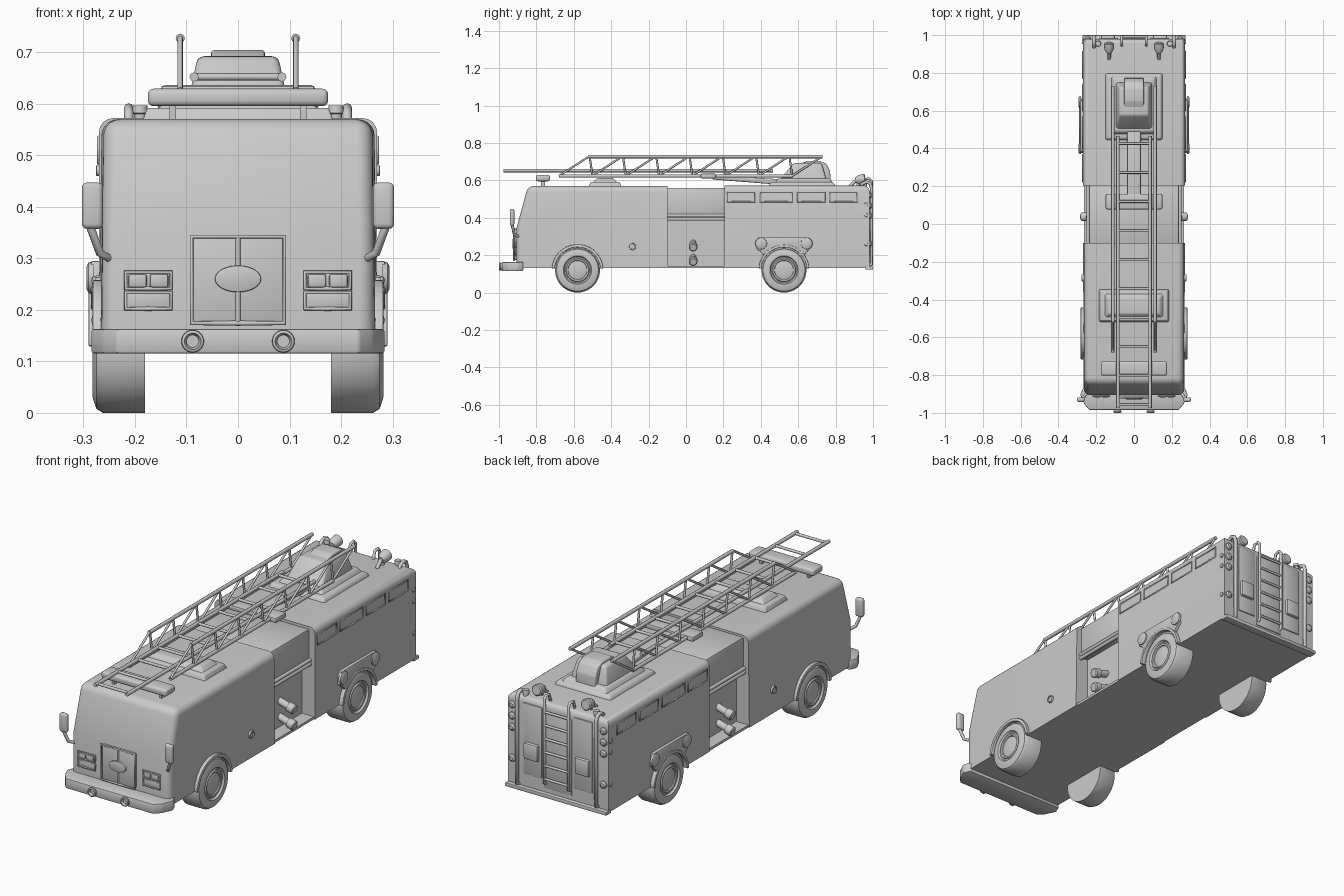
import bpy, bmesh, math
from mathutils import Vector, Matrix


def finish(name, bm, mirror=False):
    bmesh.ops.recalc_face_normals(bm, faces=bm.faces[:])
    me = bpy.data.meshes.new(name)
    bm.to_mesh(me)
    bm.free()
    me.shade_smooth()
    me.set_sharp_from_angle(angle=math.radians(35))
    ob = bpy.data.objects.new(name, me)
    bpy.context.collection.objects.link(ob)
    if mirror:
        ob.modifiers.new("Mirror", 'MIRROR').use_mirror_merge = False
    return ob


def bevel(bm, w, seg=3, test=lambda c: True):
    es = [e for e in bm.edges if test((e.verts[0].co + e.verts[1].co) / 2)]
    bmesh.ops.bevel(bm, geom=es, offset=w, segments=seg, profile=0.5, affect='EDGES', clamp_overlap=True)


def prism(name, pts, a, b, axis='x', w=0, seg=3, test=lambda c: True, mirror=False, taper=None):
    """Extrude a 2D outline along an axis: x takes (y,z), y takes (x,z), z takes (x,y)."""
    put = {'x': lambda p, t: (t, p[0], p[1]), 'y': lambda p, t: (p[0], t, p[1]), 'z': lambda p, t: (p[0], p[1], t)}[axis]
    bm = bmesh.new()
    lo = [bm.verts.new(put(p, a)) for p in pts]
    hi = [bm.verts.new(put(p, b)) for p in pts]
    bm.faces.new(lo)
    bm.faces.new(hi)
    n = len(pts)
    for i in range(n):
        bm.faces.new((lo[i], lo[(i + 1) % n], hi[(i + 1) % n], hi[i]))
    bmesh.ops.recalc_face_normals(bm, faces=bm.faces[:])
    if taper:
        for v in bm.verts:
            taper(v.co)
    if w:
        bevel(bm, w, seg, test)
    return finish(name, bm, mirror)


def box(name, x, y, z, w=0, seg=2, mirror=False, **k):
    return prism(name, [(x[0], y[0]), (x[1], y[0]), (x[1], y[1]), (x[0], y[1])], z[0], z[1], 'z', w, seg, mirror=mirror, **k)


def frustum(name, x, y, z, dx, dy0, dy1, w=0.01):
    def taper(c):
        if c.z > (z[0] + z[1]) / 2:
            c.x -= math.copysign(dx, c.x)
            c.y += dy0 if c.y < (y[0] + y[1]) / 2 else -dy1
    return box(name, (-x, x), y, z, w, 3, taper=taper)


def lathe(name, prof, origin, direction, seg=24, mirror=True):
    """Spin a (distance, radius) profile around a direction."""
    bm = bmesh.new()
    vs = [bm.verts.new((r, 0, h)) for h, r in prof]
    es = [bm.edges.new(p) for p in zip(vs, vs[1:])]
    bmesh.ops.spin(bm, geom=vs + es, cent=(0, 0, 0), axis=(0, 0, 1), angle=2 * math.pi, steps=seg, use_duplicate=False)
    bmesh.ops.remove_doubles(bm, verts=bm.verts[:], dist=1e-5)
    rot = Vector((0, 0, 1)).rotation_difference(Vector(direction)).to_matrix().to_4x4()
    bm.transform(Matrix.Translation(origin) @ rot)
    return finish(name, bm, mirror)


def tubes(name, paths, r, mirror=False, res=2):
    cu = bpy.data.curves.new(name, 'CURVE')
    cu.dimensions, cu.bevel_depth, cu.bevel_resolution, cu.use_fill_caps = '3D', r, res, True
    for path in paths:
        for s in ((1, -1) if mirror else (1,)):
            sp = cu.splines.new('POLY')
            sp.points.add(len(path) - 1)
            for p, c in zip(sp.points, path):
                p.co = (c[0] * s, c[1], c[2], 1)
    ob = bpy.data.objects.new(name, cu)
    bpy.context.collection.objects.link(ob)
    return ob


def arc(cy, cz, r, a0, a1, n):
    return [(cy + r * math.cos(math.radians(a0 + (a1 - a0) * i / n)),
             cz + r * math.sin(math.radians(a0 + (a1 - a0) * i / n))) for i in range(n + 1)]


def rect_y(x0, x1, z0, z1, y):
    m = (x0 + x1) / 2
    return [(m, y, z0), (x1, y, z0), (x1, y, z1), (x0, y, z1), (x0, y, z0), (m, y, z0)]


# Cab shell with raked windscreen
def cab_taper(c):
    if c.z > 0.5:
        c.x *= 0.98
    if c.y < -0.8:
        c.x *= 0.985


prism("cab", [(-0.10, 0.13), (-0.905, 0.13), (-0.905, 0.35), (-0.845, 0.57), (-0.10, 0.57)], -0.27, 0.27,
      w=0.032, seg=5, test=lambda c: c.z > 0.14 and c.y < -0.11 and not (abs(c.x) < .01 and c.z < .4), taper=cab_taper)

# Rear body and recessed pump bay
box("rear_body", (-0.27, 0.27), (0.205, 0.98), (0.13, 0.572), 0.028, 4, test=lambda c: c.z > 0.56 and (abs(c.x) > 0.2 or c.y > 0.9))
box("pump_bay_top", (-0.238, 0.238), (-0.11, 0.21), (0.40, 0.56), 0.008)
box("pump_bay_wall", (-0.20, 0.20), (-0.11, 0.21), (0.13, 0.41))
box("pump_bay_floor", (-0.265, 0.265), (-0.11, 0.21), (0.13, 0.142))
tubes("pump_bay_rails", [[(0.243, -0.1, z), (0.243, 0.205, z)] for z in (0.393, 0.412)], 0.009, True)
for i, z in enumerate((0.255, 0.178)):
    lathe(f"hose_outlet_{i}", [(0, 0), (0, 0.017), (0.055, 0.017), (0.057, 0.023), (0.088, 0.023), (0.092, 0.018), (0.092, 0)],
          (0.192, 0.038, z + 0.012), (1, 0, -0.3))

# Bumpers
prism("front_bumper", [(-0.27, -0.87), (-0.285, -0.905), (-0.262, -0.955), (-0.235, -0.985), (0.235, -0.985), (0.262, -0.955),
                       (0.285, -0.905), (0.27, -0.87)], 0.115, 0.163, 'z', 0.005, 2)
lathe("bumper_horn", [(0, 0), (0, 0.016), (0.012, 0.022), (0.018, 0.021), (0.02, 0.016), (0.008, 0.012), (0.008, 0)],
      (0.088, -0.98, 0.139), (0, -1, 0))
box("rear_step", (-0.272, 0.272), (0.96, 1.0), (0.122, 0.14), 0.003)

# Grille with oval plate
box("grille_panel", (-0.088, 0.088), (-0.918, -0.89), (0.175, 0.342), 0.004)
tubes("grille_frame", [rect_y(-0.09, 0.09, 0.174, 0.342, -0.92), [(0, -0.919, 0.174), (0, -0.919, 0.342)]], 0.005)
oval = [(0.045 * math.cos(t * math.pi / 14), 0.26 + 0.026 * math.sin(t * math.pi / 14)) for t in range(28)]
prism("grille_oval", oval, -0.928, -0.91, 'y', 0.003, 2)

# Headlight clusters
for i, z in enumerate((0.257, 0.218)):
    box(f"headlight_panel_{i}", (0.13, 0.218), (-0.912, -0.89), (z - 0.016, z + 0.016), 0.003, mirror=True)
    tubes(f"headlight_frame_{i}", [rect_y(0.13, 0.218, z - 0.016, z + 0.016, -0.912)], 0.004, True)
for i, x in enumerate((0.153, 0.195)):
    box(f"headlight_{i}", (x - 0.018, x + 0.018), (-0.918, -0.9), (0.243, 0.27), 0.005, mirror=True)

# Mirrors on arms
box("side_mirror", (0.262, 0.303), (-0.942, -0.918), (0.357, 0.447), 0.010, 3, mirror=True)
tubes("mirror_arm", [[(0.25, -0.895, 0.30), (0.268, -0.918, 0.31), (0.288, -0.93, 0.365)]], 0.008, True)

# Wheels
for n, y in (("front", -0.58), ("rear", 0.524)):
    lathe(n + "_wheel", [(0.18, 0), (0.18, 0.12), (0.262, 0.12), (0.275, 0.112), (0.282, 0.09), (0.282, 0.076), (0.273, 0.07),
                         (0.273, 0.064), (0.279, 0.06), (0.277, 0.052), (0.272, 0.05), (0.277, 0.03), (0.278, 0)],
          (0, y, 0.12), (1, 0, 0), 40)

# Wheel arches
prism("front_arch", arc(-0.58, 0.12, 0.138, 4, 176, 20) + arc(-0.58, 0.12, 0.122, 176, 4, 20), 0.255, 0.282, w=0.003, seg=2, mirror=True)
prism("rear_arch", [(0.665, 0.235), (0.655, 0.295), (0.385, 0.295), (0.375, 0.235), (0.395, 0.222)]
      + arc(0.524, 0.12, 0.124, 145, 35, 12) + [(0.65, 0.222)], 0.26, 0.285, w=0.003, seg=2, mirror=True)
prism("rear_arch_lip", arc(0.524, 0.12, 0.136, 4, 176, 20) + arc(0.524, 0.12, 0.122, 176, 4, 20), 0.255, 0.29, w=0.003, seg=2, mirror=True)
for n, y in (("fore", 0.402), ("aft", 0.645)):
    lathe("arch_lamp_" + n, [(0, 0.032), (0.01, 0.03), (0.014, 0.022), (0.014, 0)], (0.28, y, 0.262), (1, 0, 0))

# Body side fittings
lathe("side_marker", [(0, 0.019), (0.009, 0.018), (0.009, 0.013), (0.005, 0.012), (0.006, 0)], (0.268, -0.285, 0.245), (1, 0, 0))
for i, (a, b) in enumerate(((0.222, 0.37), (0.395, 0.57), (0.597, 0.742), (0.77, 0.915))):
    m = (a + b) / 2
    tubes(f"side_window_frame_{i}", [[(0.27, m, 0.485), (0.27, b, 0.485), (0.27, b, 0.535), (0.27, a, 0.535),
                                      (0.27, a, 0.485), (0.27, m, 0.485)]], 0.004, True)

# Light bar and roof hatch
box("light_bar", (-0.175, 0.175), (-0.803, -0.727), (0.595, 0.629), 0.011, 3)
box("light_bar_foot", (0.12, 0.133), (-0.775, -0.755), (0.56, 0.6), mirror=True)
frustum("hatch_base", 0.186, (-0.52, -0.345), (0.565, 0.592), 0.01, 0.01, 0.01, 0.005)
frustum("hatch_cover", 0.16, (-0.50, -0.365), (0.585, 0.612), 0.025, 0.025, 0.025, 0.006)

# Turret
frustum("turret_base", 0.155, (0.44, 0.80), (0.565, 0.59), 0.012, 0.012, 0.012)
frustum("turret_plinth", 0.125, (0.47, 0.79), (0.58, 0.61), 0.02, 0.02, 0.02)
frustum("turret_housing", 0.1, (0.49, 0.755), (0.59, 0.692), 0.022, 0.085, 0.03, 0.012)
prism("turret_ridge", [(0.775, 0.59), (0.77, 0.65), (0.75, 0.688), (0.715, 0.704), (0.65, 0.704), (0.6, 0.685), (0.56, 0.59)],
      -0.052, 0.052, w=0.006)

# Boom under the ladder
prism("boom", [(0.14, 0.605), (0.14, 0.628), (0.52, 0.605), (0.52, 0.575)], -0.036, 0.036, w=0.008)
box("boom_head", (-0.15, 0.15), (0.078, 0.16), (0.61, 0.636), 0.008)

# Ladder: trussed outer section and sliding inner section
tubes("ladder_outer_rails", [[(0.112, -0.68, 0.623), (0.112, 0.57, 0.623)], [(0.112, -0.52, 0.727), (0.112, 0.73, 0.727)]], 0.009, True)
step = 0.178
truss = [[(0.112, -0.68 + step * i, 0.623), (0.112, -0.52 + step * i, 0.727)] for i in range(8)]
truss += [[(0.112, -0.50 + step * i, 0.623), (0.112, -0.515 + step * i, 0.727)] for i in range(7)]
tubes("ladder_truss", truss, 0.0055, True)
tubes("ladder_inner_rails", [[(0.085, -0.975, 0.652), (0.085, 0.465, 0.652)]], 0.009, True)
tubes("ladder_rungs", [[(-0.085, -0.955 + 0.1535 * i, 0.652), (0.085, -0.955 + 0.1535 * i, 0.652)] for i in range(10)], 0.007)

# Rear face: panels, boxes, ladder, grab rails
box("rear_panel", (0.085, 0.185), (0.97, 0.985), (0.2, 0.545), 0.004, mirror=True)
box("rear_center_panel", (-0.075, 0.075), (0.97, 0.984), (0.16, 0.53), 0.004)
box("rear_box", (0.10, 0.175), (0.975, 1.0), (0.28, 0.36), 0.008, mirror=True)
tubes("rear_ladder_rails", [[(0.065, 0.975, 0.18), (0.065, 0.993, 0.19), (0.065, 0.993, 0.595), (0.065, 0.98, 0.61),
                             (0.065, 0.955, 0.605), (0.065, 0.945, 0.565)]], 0.007, True)
tubes("rear_ladder_rungs", [[(-0.065, 0.993, 0.21 + 0.065 * i), (0.065, 0.993, 0.21 + 0.065 * i)] for i in range(6)], 0.006)
tubes("rear_grab_rail", [[(0.212, 0.975, 0.145), (0.212, 0.992, 0.15), (0.212, 0.992, 0.56), (0.212, 0.985, 0.582),
                          (0.212, 0.965, 0.592), (0.212, 0.94, 0.58), (0.212, 0.935, 0.56)]], 0.009, True)
for i, z in enumerate((0.52, 0.465, 0.41, 0.26)):
    lathe(f"tail_lamp_{i}", [(0, 0.018), (0.008, 0.017), (0.014, 0.01), (0.015, 0)], (0.245, 0.978, z), (0, 1, 0), 16)
for i, z in enumerate((0.47, 0.415, 0.26)):
    lathe(f"corner_lamp_{i}", [(0, 0.011), (0.006, 0.01), (0.007, 0)], (0.269, 0.962, z), (1, 0, 0), 14)

# Rear roof spotlights and corner lamps
lathe("rear_spotlight", [(0, 0), (0, 0.014), (0.02, 0.025), (0.05, 0.027), (0.055, 0.022), (0.055, 0)], (0.132, 0.905, 0.6), (0, 1, 0.15))
tubes("spotlight_post", [[(0.132, 0.92, 0.56), (0.132, 0.92, 0.6)], [(0.132, 0.875, 0.568), (0.132, 0.91, 0.6)]], 0.009, True)
lathe("rear_roof_lamp", [(0, 0.012), (0.02, 0.012), (0.022, 0.016), (0.036, 0.014), (0.036, 0)], (0.19, 0.955, 0.56), (0, 0, 1), 16)
